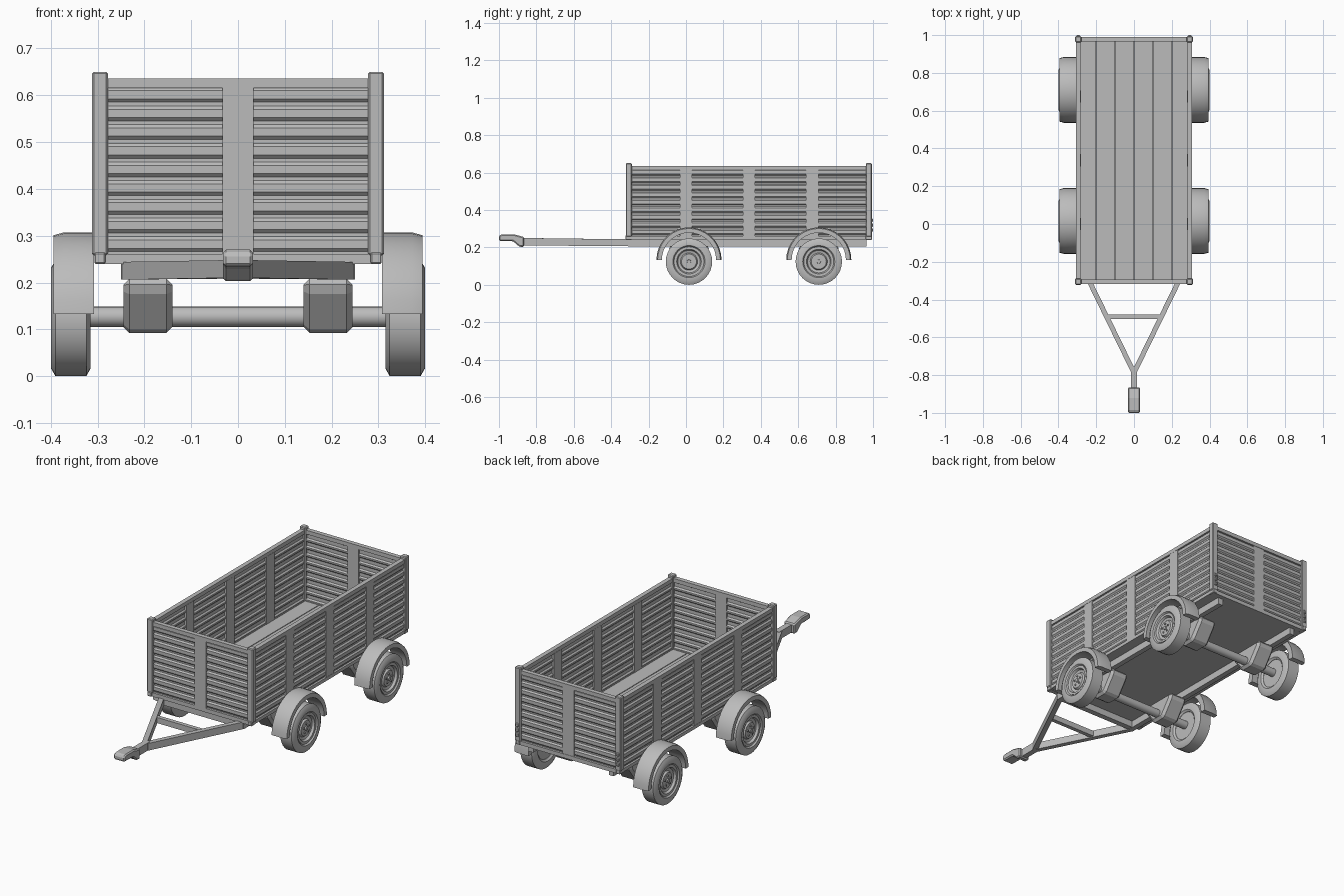
import bpy, bmesh
from math import sin, cos, pi, radians
from mathutils import Matrix, Vector

if "Cube" in bpy.data.objects:
    bpy.data.objects.remove(bpy.data.objects["Cube"])

grey = bpy.data.materials.new("plain grey")
grey.use_nodes = True
GREY = (0.5, 0.5, 0.5, 1)
grey.diffuse_color = GREY
grey.node_tree.nodes["Principled BSDF"].inputs["Base Color"].default_value = GREY


def finish(name, bm, bevel=0, smooth=False):
    bmesh.ops.remove_doubles(bm, verts=bm.verts, dist=1e-5)
    bmesh.ops.recalc_face_normals(bm, faces=bm.faces)
    me = bpy.data.meshes.new(name)
    bm.to_mesh(me)
    bm.free()
    me.materials.append(grey)
    ob = bpy.data.objects.new(name, me)
    bpy.context.collection.objects.link(ob)
    if bevel:
        mod = ob.modifiers.new("bevel", "BEVEL")
        mod.width, mod.segments = bevel, 1
    if smooth:
        bpy.ops.object.select_all(action="DESELECT")
        ob.select_set(True)
        bpy.context.view_layer.objects.active = ob
        bpy.ops.object.shade_smooth_by_angle(angle=radians(32))
    return ob


def box(name, x, y, z, bevel=0):
    bm = bmesh.new()
    size = [b - a for a, b in (x, y, z)]
    mid = [(a + b) / 2 for a, b in (x, y, z)]
    bmesh.ops.create_cube(bm, size=1, matrix=Matrix.Translation(mid) @ Matrix.Diagonal((*size, 1)))
    return finish(name, bm, bevel)


def beam(name, a, b, w, h):
    """Upright rectangular bar between two points."""
    a, b = Vector(a), Vector(b)
    side = (b - a).cross(Vector((0, 0, 1))).normalized() * w / 2
    up = Vector((0, 0, h / 2))
    bm = bmesh.new()
    rings = [[bm.verts.new(p + side * i + up * j) for i, j in ((-1, -1), (1, -1), (1, 1), (-1, 1))]
             for p in (a, b)]
    bridge(bm, rings)
    return finish(name, bm)


def bridge(bm, rings, closed=False):
    n = len(rings[0])
    pairs = list(zip(rings, rings[1:]))
    if closed:
        pairs.append((rings[-1], rings[0]))
    else:
        bm.faces.new(rings[0])
        bm.faces.new(rings[-1])
    for p, q in pairs:
        for i in range(n):
            j = (i + 1) % n
            bm.faces.new((p[i], p[j], q[j], q[i]))


def prism(name, outline, axis, lo, hi, bevel=0):
    """Extrude a (horizontal, z) outline along x or y."""
    bm = bmesh.new()
    rings = [[bm.verts.new((t, u, z) if axis == "x" else (u, t, z)) for u, z in outline]
             for t in (lo, hi)]
    bridge(bm, rings)
    return finish(name, bm, bevel)


def lathe(name, section, side, y, z, segs, sweep=2 * pi):
    """Turn an (x, radius) section about a sideways axle."""
    bm = bmesh.new()
    full = sweep > 6
    rings = []
    for k in range(segs if full else segs + 1):
        a = sweep * k / segs
        rings.append([bm.verts.new((side * x, y + r * cos(a), z + r * sin(a))) for x, r in section])
    bridge(bm, rings, full)
    return finish(name, bm, smooth=True)


W0, W1, RIBS = 0.258, 0.617, 9


def ribbed(centre, sign):
    """Closed outline of a corrugated sheet of even thickness."""
    pitch = (W1 - W0) / RIBS
    path = [(d, W0 + pitch * (i + f)) for i in range(RIBS)
            for f, d in ((0, 0), (0.2, 0), (0.38, 0.007), (0.82, 0.007))]
    path.append((0, W1))
    outer = [(centre + sign * d, z) for d, z in path]
    inner = [(centre + sign * (d - 0.010), z) for d, z in reversed(path)]
    return outer + inner


FRONT, BACK, SIDE = -0.305, 0.978, 0.295

# Floor planks on a thin deck
box("floor_deck", (-0.29, 0.29), (-0.30, 0.97), (0.243, 0.249))
for i in range(6):
    x = -0.3 + 0.1 * i
    lo, hi = max(x, -0.287) + 0.002, min(x + 0.1, 0.287) - 0.002
    box("floor_plank", (lo, hi), (-0.295, 0.967), (0.248, 0.258))

# Side walls, stakes and rails
for s in (-1, 1):
    prism("side_wall", ribbed(s * SIDE, s), "y", FRONT, BACK)
    for y in (0.0, 0.337, 0.675):
        x = sorted((s * 0.281, s * 0.305))
        box("side_stake", x, (y - 0.033, y + 0.033), (W0, W1))
    x = sorted((s * 0.282, s * 0.306))
    box("side_top_rail", x, (FRONT, BACK), (0.615, 0.636))
    box("side_bottom_rail", x, (FRONT, BACK), (0.243, 0.261))

# End walls, stakes and rails
for name, y, s in (("front", FRONT, -1), ("back", BACK, 1)):
    prism(name + "_wall", ribbed(y, s), "x", -0.29, 0.29)
    box(name + "_stake", (-0.033, 0.033), (y - 0.012, y + 0.010), (W0, W1))
    box(name + "_top_rail", (-0.29, 0.29), (y - 0.012, y + 0.012), (0.615, 0.636))
    box(name + "_bottom_rail", (-0.29, 0.29), (y - 0.012, y + 0.012), (0.240, 0.261))
    for x in (-0.295, 0.295):
        box(name + "_post", (x - 0.017, x + 0.017), (y - 0.016, y + 0.016), (0.258, 0.65), 0.004)
        box(name + "_post_foot", (x - 0.012, x + 0.012), (y - 0.019, y + 0.016), (0.24, 0.264), 0.003)

# Small lamps on the back posts
for x in (-0.295, 0.295):
    for z in (0.293, 0.319, 0.345):
        box("back_lamp", (x - 0.009, x + 0.009), (0.99, 1.0), (z - 0.009, z + 0.009), 0.003)

# Chassis rails and cross members
for s in (-1, 1):
    box("chassis_rail", sorted((s * 0.222, s * 0.25)), (-0.31, 0.965), (0.206, 0.244))
    beam("drawbar_arm", (s * 0.238, -0.30, 0.225), (s * 0.006, -0.775, 0.229), 0.026, 0.038)
box("chassis_front_beam", (-0.235, 0.235), (-0.31, -0.28), (0.208, 0.243))
box("drawbar_brace", (-0.142, 0.142), (-0.502, -0.480), (0.212, 0.242))
box("drawbar_neck", (-0.015, 0.015), (-0.88, -0.762), (0.209, 0.25))

# Coupling with a stepped underside and rounded nose
coupler = prism("coupling", [(-1.0, 0.235), (-1.0, 0.262), (-0.985, 0.27), (-0.92, 0.27), (-0.865, 0.255),
                             (-0.865, 0.203), (-0.89, 0.203), (-0.925, 0.233)], "x", -0.032, 0.032, 0.006)

# Running gear
tyre = [(0.323, 0.075), (0.315, 0.085), (0.315, 0.108), (0.324, 0.124), (0.390, 0.124),
        (0.399, 0.108), (0.399, 0.086), (0.391, 0.080), (0.391, 0.075)]
rim = [(0.325, 0), (0.325, 0.078), (0.394, 0.078), (0.394, 0.066), (0.382, 0.060), (0.378, 0.046),
       (0.388, 0.040), (0.388, 0)]
guard = [(0.308, 0.145), (0.308, 0.174), (0.372, 0.174), (0.394, 0.168), (0.394, 0.145)]
bracket = [(-0.11, 0.208), (-0.10, 0.175), (-0.045, 0.10), (-0.03, 0.092)]
bracket += [(-y, z) for y, z in reversed(bracket)]

for label, y in (("front", 0.016), ("back", 0.71)):
    lathe(label + "_axle", [(-0.33, 0), (-0.33, 0.022), (0.33, 0.022), (0.33, 0)], 1, y, 0.127, 16)
    for s, hand in ((-1, "right"), (1, "left")):
        tag = label + "_" + hand
        lathe(tag + "_tyre", tyre, s, y, 0.124, 32)
        lathe(tag + "_rim", rim, s, y, 0.124, 32)
        lathe(tag + "_hub_cap", [(0.38, 0), (0.38, 0.012), (0.395, 0.010), (0.395, 0)], s, y, 0.124, 12)
        for k in range(5):
            a = pi / 2 + k * 2 * pi / 5
            lathe(tag + "_bolt", [(0.38, 0), (0.38, 0.005), (0.393, 0.005), (0.393, 0)], s,
                  y + 0.024 * cos(a), 0.124 + 0.024 * sin(a), 6)
        lathe(tag + "_mudguard", guard, s, y, 0.133, 18, pi)
        x = sorted((s * 0.14, s * 0.245))
        prism(tag + "_bracket", [(u + y, z) for u, z in bracket], "x", *x, 0.013)
